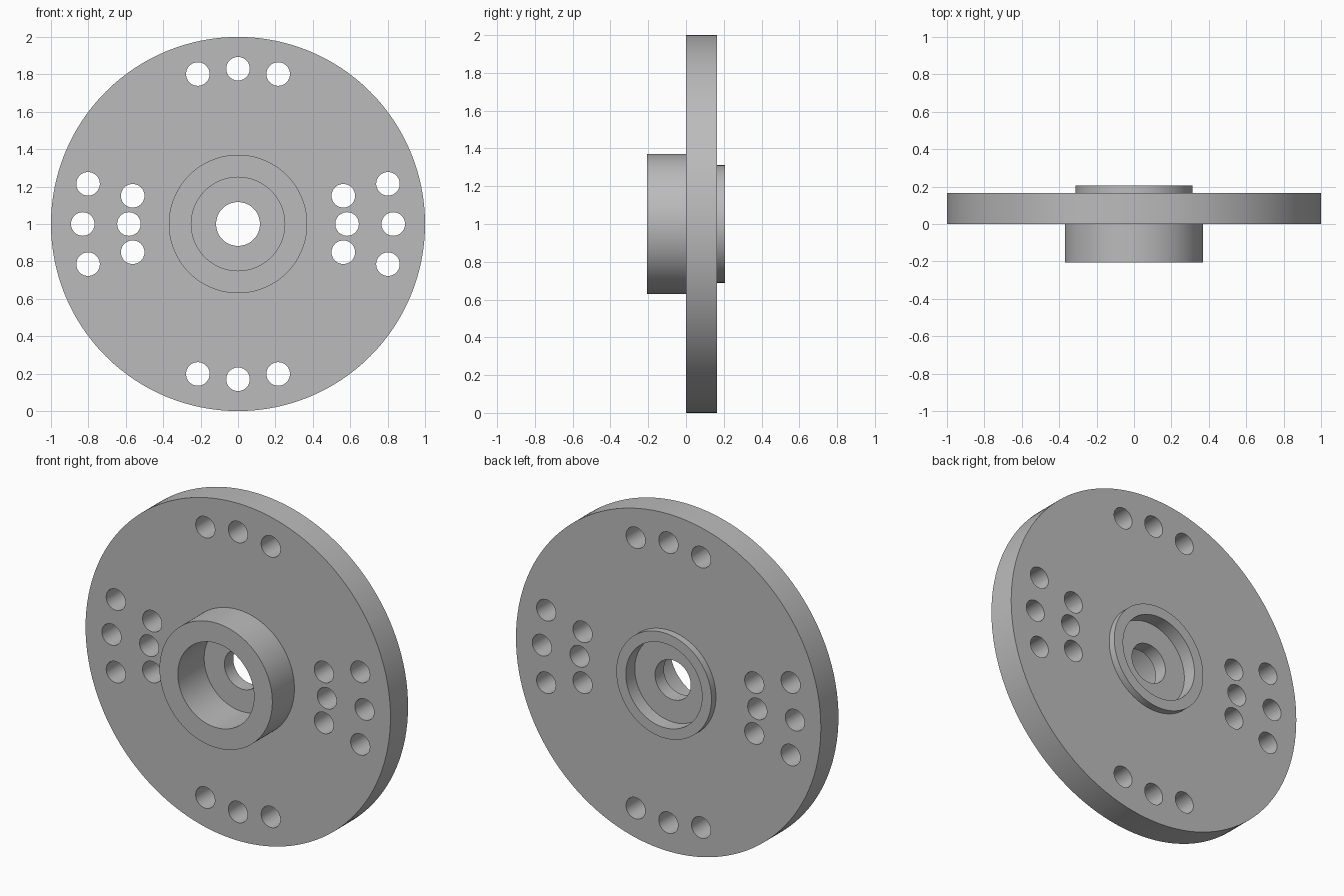
import bpy, bmesh, math
from mathutils import Matrix, Vector

default = bpy.data.objects.get("Cube")
if default:
    bpy.data.objects.remove(default, do_unlink=True)

SEGMENTS = 128
CENTRE_Z = 1.0

grey = bpy.data.materials.new("machined grey")
grey.use_nodes = True
colour = (0.5, 0.5, 0.5, 1)
grey.diffuse_color = colour
grey.node_tree.nodes["Principled BSDF"].inputs["Base Color"].default_value = colour


def make_object(name, bm):
    bmesh.ops.recalc_face_normals(bm, faces=bm.faces)
    mesh = bpy.data.meshes.new(name)
    bm.to_mesh(mesh)
    bm.free()
    mesh.materials.append(grey)
    obj = bpy.data.objects.new(name, mesh)
    bpy.context.collection.objects.link(obj)
    return obj


def lathe(name, profile):
    """Turn a closed (radius, y) profile around the y axis."""
    bm = bmesh.new()
    rings = []
    for i in range(SEGMENTS):
        a = math.tau * i / SEGMENTS
        rings.append([bm.verts.new((r * math.cos(a), y, CENTRE_Z + r * math.sin(a)))
                      for r, y in profile])
    for i, ring in enumerate(rings):
        after = rings[(i + 1) % SEGMENTS]
        for j in range(len(profile)):
            k = (j + 1) % len(profile)
            bm.faces.new((ring[j], ring[k], after[k], after[j]))
    return make_object(name, bm)


# Turned flange: plate, front hub with deep bore, thin web, back locating ring
BORE, HOLE, HUB, RING = 0.25, 0.117, 0.37, 0.312
flange = lathe("flange_plate_with_hub", [
    (BORE, -0.207), (HUB, -0.207), (HUB, 0), (1, 0), (1, 0.165),
    (RING, 0.165), (RING, 0.207), (BORE, 0.207), (BORE, 0.123),
    (HOLE, 0.123), (HOLE, 0.04), (BORE, 0.04)])

# Bolt holes: groups of three on each side, plus inner groups left and right
groups = [(0.83, quarter * 90) for quarter in range(4)] + [(0.583, 0), (0.583, 180)]
bm = bmesh.new()
for radius, middle in groups:
    for offset in (-15, 0, 15):
        a = math.radians(middle + offset)
        place = Vector((radius * math.cos(a), 0.08, CENTRE_Z + radius * math.sin(a)))
        bmesh.ops.create_cone(
            bm, cap_ends=True, segments=40, radius1=0.063, radius2=0.063, depth=0.4,
            matrix=Matrix.Translation(place) @ Matrix.Rotation(math.pi / 2, 4, "X"))
cutter = make_object("bolt_hole_cutter", bm)
cutter.hide_render = True

# Drill the holes and keep the finished mesh
drill = flange.modifiers.new("bolt holes", "BOOLEAN")
drill.operation = "DIFFERENCE"
drill.solver = "EXACT"
drill.object = cutter
bpy.ops.object.select_all(action="DESELECT")
bpy.context.view_layer.objects.active = flange
flange.select_set(True)
bpy.ops.object.modifier_apply(modifier=drill.name)
bpy.data.objects.remove(cutter, do_unlink=True)
bpy.ops.object.shade_smooth_by_angle(angle=math.radians(30))
